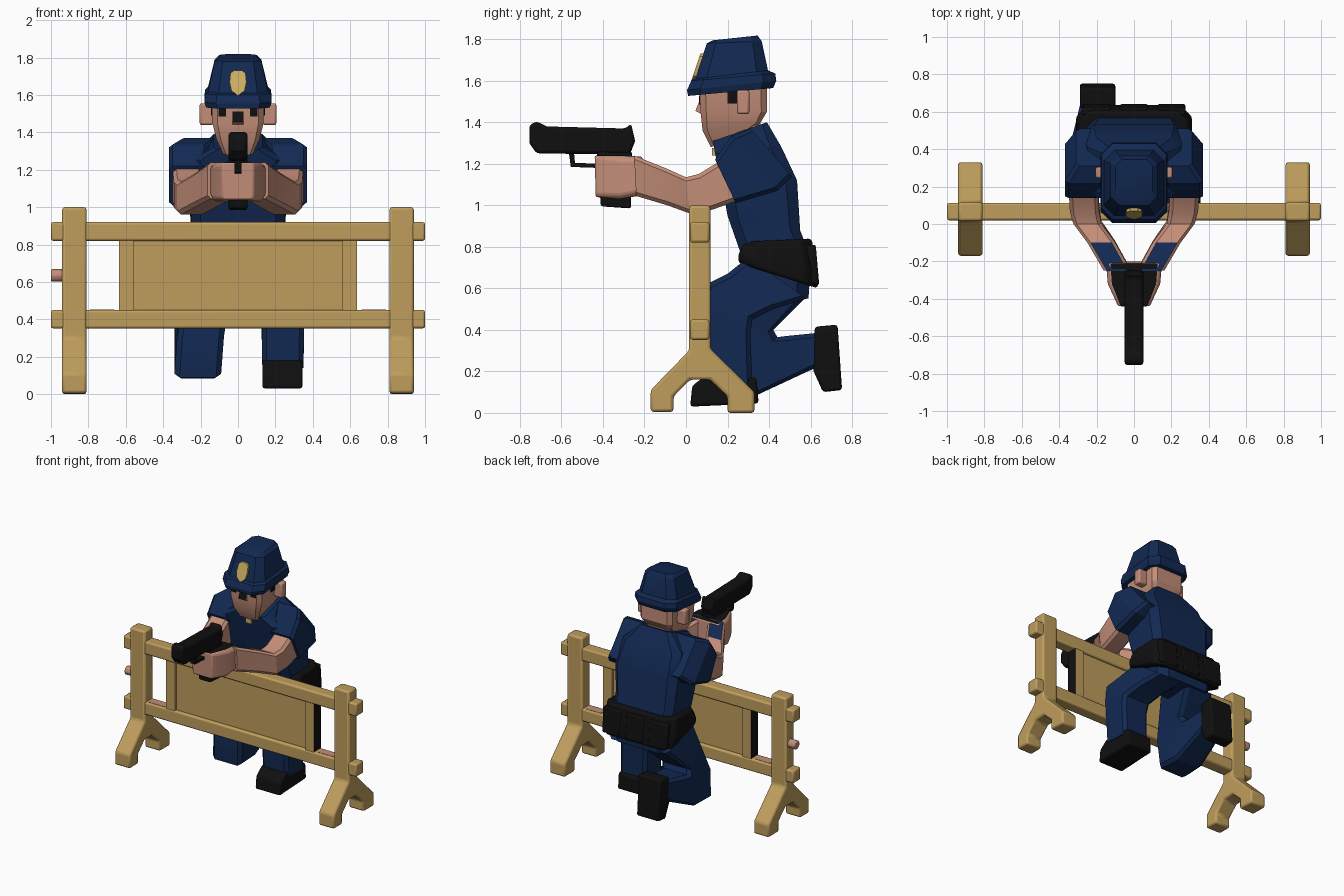
import bpy, bmesh, math
from mathutils import Vector


def material(name, r, g, b):
    m = bpy.data.materials.new(name)
    m.diffuse_color = (r, g, b, 1)
    return m


NAVY = material("navy cloth", 0.006, 0.022, 0.085)
SKIN = material("skin", 0.55, 0.27, 0.19)
BLACK = material("black", 0.005, 0.005, 0.005)
WOOD = material("tan wood", 0.52, 0.34, 0.11)
GOLD = material("gold", 0.6, 0.42, 0.12)


def make(name, verts, faces, mat, bevel=0.0):
    bm = bmesh.new()
    vs = [bm.verts.new(v) for v in verts]
    for f in faces:
        bm.faces.new([vs[i] for i in f])
    bmesh.ops.recalc_face_normals(bm, faces=bm.faces)
    me = bpy.data.meshes.new(name)
    bm.to_mesh(me)
    bm.free()
    me.materials.append(mat)
    for p in me.polygons:
        p.use_smooth = True
    me.set_sharp_from_angle(angle=math.radians(25))
    ob = bpy.data.objects.new(name, me)
    bpy.context.collection.objects.link(ob)
    if bevel:
        b = ob.modifiers.new("rounded edges", 'BEVEL')
        b.width, b.segments, b.limit_method = bevel, 2, 'ANGLE'
        b.angle_limit = math.radians(35)
    return ob


def skin_rings(name, rings, mat, bevel=0.0):
    n, m = len(rings[0]), len(rings)
    verts = [v for r in rings for v in r]
    faces = [(i * n + j, i * n + (j + 1) % n, (i + 1) * n + (j + 1) % n, (i + 1) * n + j)
             for i in range(m - 1) for j in range(n)]
    faces += [tuple(range(n)), tuple(range((m - 1) * n, m * n))]
    return make(name, verts, faces, mat, bevel)


def loft(name, rows, mat, ch=0.25, bevel=0.0, side=1):
    """Each row: centre x, half width, then the two (y, z) ends of a chamfered section."""
    rings = []
    for cx, w, y1, z1, y2, z2 in rows:
        a, b = Vector((0, y1, z1)), Vector((0, y2, z2))
        c = min(0.45, ch * w / max((b - a).length, 0.01))
        ring = []
        for u, t in ((-1 + ch, 0), (1 - ch, 0), (1, c), (1, 1 - c),
                     (1 - ch, 1), (-1 + ch, 1), (-1, 1 - c), (-1, c)):
            p = a.lerp(b, t)
            ring.append((side * (cx + u * w), p.y, p.z))
        rings.append(ring)
    return skin_rings(name, rings, mat, bevel)


def prism(name, pts, x0, x1, mat, bevel=0.01):
    """Side profile in (y, z) extruded along x."""
    return skin_rings(name, [[(x, y, z) for y, z in pts] for x in (x0, x1)], mat, bevel)


def box(name, x0, x1, y0, y1, z0, z1, mat, bevel=0.012):
    return prism(name, [(y0, z0), (y1, z0), (y1, z1), (y0, z1)], x0, x1, mat, bevel)


def paint(ob, mat, rule):
    ob.data.materials.append(mat)
    for p in ob.data.polygons:
        if rule(p):
            p.material_index = 1


# Barrier: rails, panel, posts with forked feet
box("top_rail", -1, 1, 0.02, 0.113, 0.82, 0.92, WOOD)
box("bottom_rail", -1, 1, 0.02, 0.113, 0.352, 0.45, WOOD)
box("barrier_panel", -0.58, 0.58, 0.045, 0.09, 0.43, 0.84, WOOD, 0)
post = [(0.015, 1.0), (0.015, 0.3), (-0.17, 0.11), (-0.17, 0.005), (-0.06, 0.005),
        (-0.06, 0.08), (0.02, 0.16), (0.115, 0.16), (0.2, 0.08), (0.2, 0),
        (0.33, 0), (0.33, 0.1), (0.117, 0.31), (0.117, 1.0)]
for s, tag in ((-1, "left"), (1, "right")):
    prism(tag + "_post", post, s * 0.81, s * 0.94, WOOD, 0.014)
    m = box(tag + "_slat", s * 0.56, s * 0.635, 0.025, 0.108, 0.44, 0.83, WOOD, 0)
    paint(m, BLACK, lambda p: p.normal.x * s > 0.9)
    box(tag + "_rail_patch", s * 0.66, s * 0.79, 0.035, 0.1, 0.445, 0.452, SKIN, 0)
peg = [(0.065 + 0.035 * math.cos(i * math.pi / 4), 0.635 + 0.035 * math.sin(i * math.pi / 4))
       for i in range(8)]
prism("post_peg", peg, -1, -0.93, SKIN, 0.008)

# Shirt and belt
loft("shirt", [(0, 0.25, 0.27, 0.75, 0.6, 0.75), (0, 0.25, 0.2, 0.95, 0.55, 0.88),
               (0, 0.27, 0.17, 1.12, 0.535, 1.12), (0, 0.25, 0.14, 1.25, 0.46, 1.28),
               (0, 0.13, 0.13, 1.31, 0.39, 1.4)], NAVY, 0.2)
box("collar_clip", -0.025, 0.025, 0.125, 0.15, 1.24, 1.275, GOLD, 0)
loft("belt", [(0, 0.3, 0.255, 0.72, 0.635, 0.6), (0, 0.31, 0.25, 0.76, 0.635, 0.68),
              (0, 0.29, 0.285, 0.825, 0.605, 0.84)], BLACK, 0.2, 0.015)
for x in (-0.2, 0.0, 0.2):
    prism("belt_pouch", [(0.58, 0.63), (0.642, 0.615), (0.625, 0.81), (0.58, 0.81)],
          x - 0.075, x + 0.075, BLACK)
loft("hips", [(0, 0.25, 0.28, 0.77, 0.6, 0.7), (0, 0.23, 0.33, 0.56, 0.59, 0.55)], NAVY)

# Arms
for s, tag in ((-1, "left"), (1, "right")):
    loft(tag + "_sleeve", [(0.21, 0.1, 0.31, 1.37, 0.51, 1.14), (0.265, 0.105, 0.22, 1.335, 0.44, 1.07),
                           (0.27, 0.1, 0.14, 1.22, 0.24, 1.01)], NAVY, 0.2, 0, s)
    arm = loft(tag + "_forearm", [(0.27, 0.078, 0.15, 1.205, 0.24, 1.02),
                                  (0.265, 0.078, 0.06, 1.15, 0.13, 0.98),
                                  (0.25, 0.075, 0.0, 1.135, 0.02, 0.96),
                                  (0.175, 0.075, -0.1, 1.18, -0.09, 1.0),
                                  (0.09, 0.072, -0.25, 1.24, -0.24, 1.045)], SKIN, 0.25, 0, s)
    paint(arm, NAVY, lambda p: p.normal.z > 0.75 and p.center.y < -0.12)
hands = loft("hands", [(0, 0.15, -0.21, 1.235, -0.2, 1.05), (0, 0.14, -0.32, 1.24, -0.32, 1.03),
                       (0, 0.085, -0.44, 1.24, -0.435, 1.04)], SKIN, 0.15, 0.01)
paint(hands, BLACK, lambda p: p.normal.z > 0.8)

# Pistol
prism("pistol_slide", [(-0.755, 1.385), (-0.72, 1.405), (-0.67, 1.38), (-0.29, 1.37),
                       (-0.265, 1.395), (-0.245, 1.31), (-0.27, 1.245), (-0.72, 1.25),
                       (-0.755, 1.3)], -0.05, 0.05, BLACK, 0.015)
prism("pistol_grip", [(-0.43, 1.26), (-0.26, 1.26), (-0.265, 0.985), (-0.41, 0.995)],
      -0.05, 0.05, BLACK)
prism("trigger_guard", [(-0.565, 1.26), (-0.555, 1.185), (-0.42, 1.18), (-0.42, 1.2),
                        (-0.535, 1.205), (-0.54, 1.26)], -0.02, 0.02, BLACK, 0)

# Head and face
loft("neck", [(0, 0.1, 0.2, 1.25, 0.36, 1.28), (0, 0.1, 0.2, 1.4, 0.36, 1.43)], SKIN)
loft("head", [(0, 0.08, 0.12, 1.28, 0.25, 1.325), (0, 0.115, 0.08, 1.36, 0.36, 1.4),
              (0, 0.137, 0.07, 1.45, 0.39, 1.45), (0, 0.14, 0.065, 1.6, 0.39, 1.62)], SKIN, 0.2)
nose = prism("nose", [(0.08, 1.54), (0.045, 1.455), (0.085, 1.435)], -0.03, 0.03, SKIN, 0)
paint(nose, BLACK, lambda p: p.normal.y < -0.5)
for s, tag in ((-1, "left"), (1, "right")):
    box(tag + "_ear", s * 0.13, s * 0.205, 0.245, 0.305, 1.44, 1.555, SKIN, 0.01)
    box(tag + "_eye", s * 0.065, s * 0.105, 0.063, 0.072, 1.485, 1.53, BLACK, 0)
    box(tag + "_sideburn", s * 0.136, s * 0.145, 0.2, 0.245, 1.49, 1.57, BLACK, 0)

# Helmet-style cap and shield badge
loft("cap", [(0, 0.17, 0.01, 1.527, 0.42, 1.565), (0, 0.18, 0.005, 1.555, 0.435, 1.6),
             (0, 0.175, 0.025, 1.6, 0.43, 1.635), (0, 0.16, 0.045, 1.61, 0.395, 1.65),
             (0, 0.125, 0.1, 1.78, 0.365, 1.79), (0, 0.1, 0.13, 1.795, 0.345, 1.818)],
     NAVY, 0.35)
shield = [(0, -0.07), (0.035, -0.045), (0.045, 0), (0.04, 0.05), (0.02, 0.065),
          (-0.02, 0.065), (-0.04, 0.05), (-0.045, 0)]
shield.insert(8, (-0.035, -0.045))
skin_rings("cap_badge", [[(x, y + 0.33 * z, 1.667 + z) for x, z in shield]
                         for y in (0.048, 0.075)], GOLD)

# Raised leg with boot flat on the ground
loft("raised_leg", [(0.14, 0.12, 0.3, 0.75, 0.58, 0.55), (0.2, 0.12, 0.2, 0.67, 0.42, 0.5),
                    (0.235, 0.12, 0.1, 0.62, 0.32, 0.45), (0.24, 0.115, 0.085, 0.5, 0.31, 0.38),
                    (0.24, 0.11, 0.1, 0.15, 0.32, 0.14)], NAVY, 0.22)
prism("front_boot", [(0.02, 0.03), (0.35, 0.045), (0.34, 0.17), (0.1, 0.185), (0.03, 0.13)],
      0.13, 0.345, BLACK, 0.014)

# Kneeling leg with the foot tipped up behind
loft("kneeling_leg", [(-0.13, 0.12, 0.28, 0.74, 0.58, 0.56), (-0.2, 0.125, 0.14, 0.3, 0.42, 0.4),
                      (-0.215, 0.125, 0.16, 0.09, 0.44, 0.365),
                      (-0.215, 0.115, 0.34, 0.085, 0.48, 0.37),
                      (-0.2, 0.09, 0.63, 0.22, 0.63, 0.385)], NAVY, 0.22)
prism("rear_boot", [(0.62, 0.415), (0.73, 0.425), (0.752, 0.11), (0.66, 0.1), (0.615, 0.2)],
      -0.29, -0.1, BLACK, 0.014)
